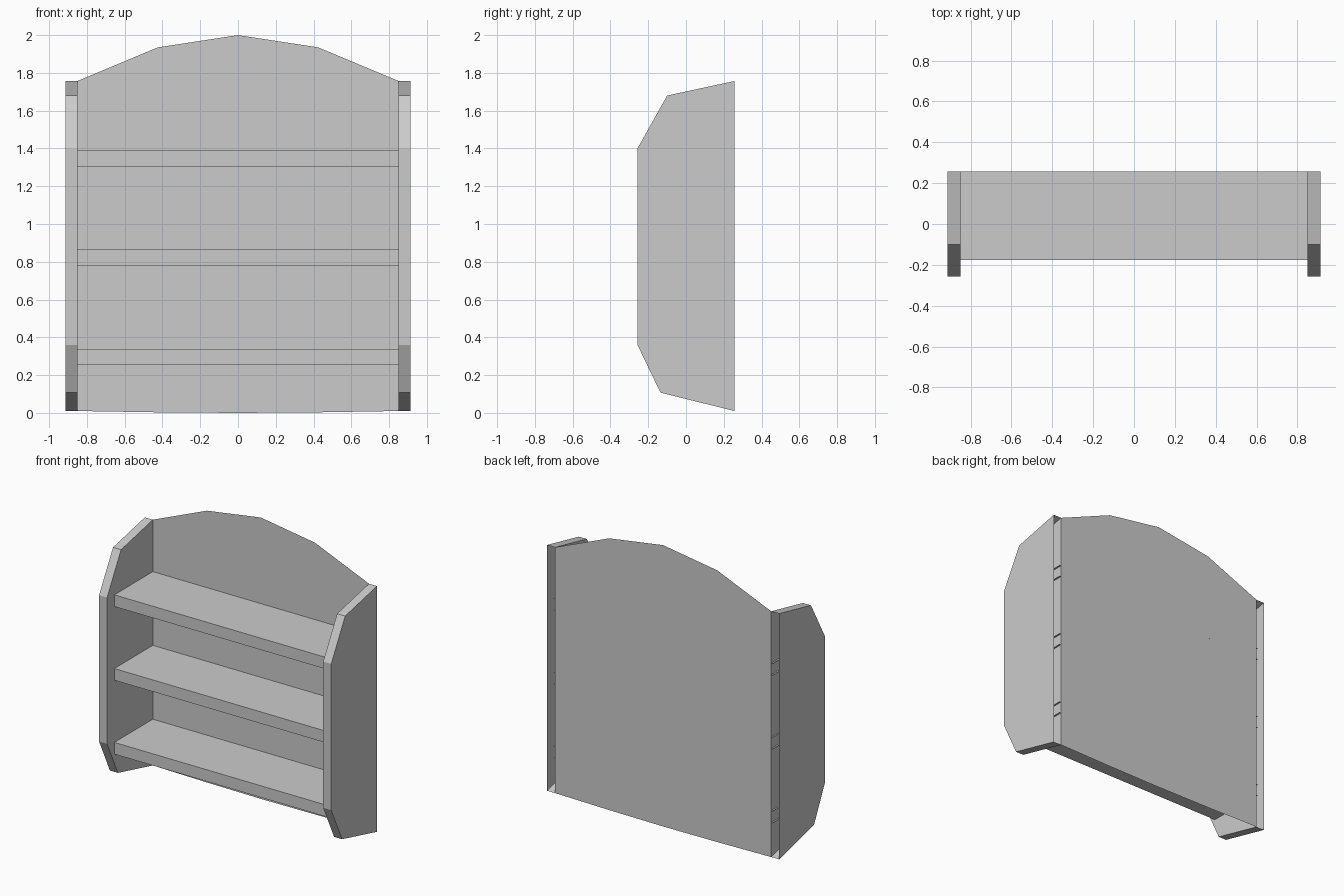
import bpy

if "Cube" in bpy.data.objects:
    bpy.data.objects.remove(bpy.data.objects["Cube"])

BACK_Y = 0.257
INNER_X, OUTER_X = 0.85, 0.913


def add_object(name, verts, faces):
    mesh = bpy.data.meshes.new(name)
    mesh.from_pydata(verts, [], faces)
    mesh.update()
    obj = bpy.data.objects.new(name, mesh)
    bpy.context.collection.objects.link(obj)
    return obj


def strip(name, path, x0, x1, caps=False):
    """Sweep an open (y, z) path along x; it stays open at the back."""
    n = len(path)
    verts = [(x, y, z) for x in (x0, x1) for y, z in path]
    faces = [(i, i + 1, n + i + 1, n + i) for i in range(n - 1)]
    if caps:
        faces += [tuple(reversed(range(n))), tuple(range(n, 2 * n))]
    return add_object(name, verts, faces)


# Side panels: chamfered hollow boards with an open back edge
side_profile = [(BACK_Y, 1.757), (-0.10, 1.68), (-0.257, 1.40),
                (-0.257, 0.36), (-0.135, 0.107), (BACK_Y, 0.01)]
for name, x0, x1 in (("left_side_panel", -OUTER_X, -INNER_X),
                     ("right_side_panel", INNER_X, OUTER_X)):
    strip(name, side_profile, x0, x1, caps=True)

# Back panel: thin sheet with arched top and barely bowed bottom
half = [(0.425, 0.003), (INNER_X, 0.01), (INNER_X, 1.757), (0.425, 1.935)]
outline = [(0, 0)] + half + [(0, 2.0)] + [(-x, z) for x, z in reversed(half)]
add_object("back_panel", [(x, BACK_Y, z) for x, z in outline],
           [tuple(range(len(outline)))])

# Shelves: top, front and underside, ends let slightly into the sides
for i, z in enumerate((0.256, 0.781, 1.305)):
    top = z + 0.083
    path = [(BACK_Y, top), (-0.175, top), (-0.175, z), (BACK_Y, z)]
    strip(f"shelf_{i + 1}", path, -INNER_X - 0.012, INNER_X + 0.012)
